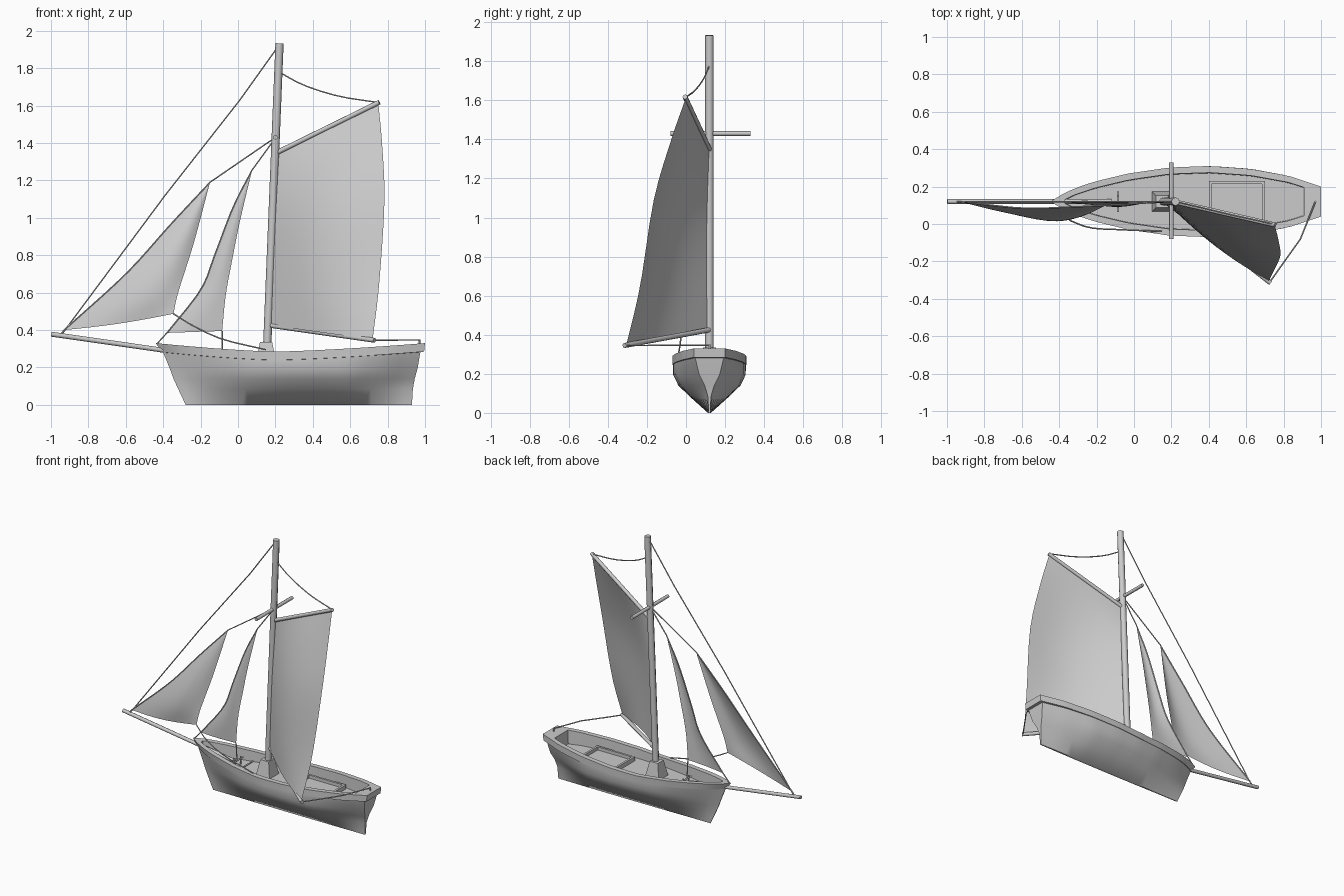
import bpy, bmesh, math
from mathutils import Vector as V

if "Cube" in bpy.data.objects:
    bpy.data.objects.remove(bpy.data.objects["Cube"])

CY = 0.12  # hull centreline


def mesh_obj(name, verts, faces, smooth=35):
    bm = bmesh.new()
    vs = [bm.verts.new(v) for v in verts]
    for f in faces:
        bm.faces.new([vs[i] for i in f])
    bmesh.ops.recalc_face_normals(bm, faces=bm.faces)
    me = bpy.data.meshes.new(name)
    bm.to_mesh(me)
    bm.free()
    ob = bpy.data.objects.new(name, me)
    bpy.context.collection.objects.link(ob)
    finish(ob, smooth)
    return ob


def finish(ob, angle=35):
    bpy.ops.object.select_all(action='DESELECT')
    ob.select_set(True)
    bpy.context.view_layer.objects.active = ob
    if ob.type == 'CURVE':
        bpy.ops.object.convert(target='MESH')
    bpy.ops.object.shade_smooth_by_angle(angle=math.radians(angle))


def tube(name, pts, r, res=2):
    cu = bpy.data.curves.new(name, 'CURVE')
    cu.dimensions = '3D'
    cu.bevel_depth, cu.bevel_resolution, cu.use_fill_caps = r, res, True
    sp = cu.splines.new('POLY')
    sp.points.add(len(pts) - 1)
    for p, c in zip(sp.points, pts):
        p.co = (*c, 1)
    ob = bpy.data.objects.new(name, cu)
    bpy.context.collection.objects.link(ob)
    finish(ob, 50)


def box(name, lo, hi, taper=1.0):
    c = [(a + b) / 2 for a, b in zip(lo, hi)]
    vs = []
    for z, k in ((lo[2], 1), (hi[2], taper)):
        for sx, sy in ((-1, -1), (1, -1), (1, 1), (-1, 1)):
            vs.append((c[0] + sx * k * (hi[0] - lo[0]) / 2, c[1] + sy * k * (hi[1] - lo[1]) / 2, z))
    fs = [(0, 1, 2, 3), (4, 5, 6, 7)] + [(i, (i + 1) % 4, (i + 1) % 4 + 4, i + 4) for i in range(4)]
    return mesh_obj(name, vs, fs)


def lerp_table(tab, x):
    for (a, p), (b, q) in zip(tab, tab[1:]):
        if x <= b:
            return p + (q - p) * max(0, x - a) / (b - a)
    return tab[-1][1]


def along(pts, t):
    # point on a smooth path through a few points
    pts = [V(p) for p in pts]
    n = len(pts) - 1
    i = min(int(t * n), n - 1)
    f = t * n - i
    b, c = pts[i], pts[i + 1]
    a = pts[i - 1] if i else b * 2 - c
    d = pts[i + 2] if i + 2 <= n else c * 2 - b
    return 0.5 * (2 * b + (c - a) * f + (2 * a - 5 * b + 4 * c - d) * f ** 2 + (3 * b - a - 3 * c + d) * f ** 3)


def smooth_path(pts, n=14):
    return [along(pts, i / n) for i in range(n + 1)]


def sail(name, luff, leech, belly, n=14):
    vs, fs = [], []
    for j in range(n + 1):
        a, b = along(luff, j / n), along(leech, j / n)
        for i in range(n + 1):
            p = a.lerp(b, i / n)
            k = math.sin(math.pi * i / n) * math.sin(math.pi * (0.15 + 0.85 * j / n))
            vs.append(p + V(belly) * k)
    m = n + 1
    for j in range(n):
        for i in range(n):
            fs.append((j * m + i, j * m + i + 1, j * m + m + i + 1, j * m + m + i))
    mesh_obj(name, vs, fs, 60)


# Hull: waterlines lofted from keel up over the rail and down to the deck
BEAM = [(-.44, .004), (-.40, .03), (-.32, .07), (-.21, .107), (-.03, .15), (.19, .182),
        (.4, .19), (.62, .175), (.83, .137), (1.0, .08)]


def sheer(x):
    d = (x - .2) / (.64 if x < .2 else .8)
    return .285 + .045 * abs(d) ** 1.4


# x start, x end, height (None = below sheer by drop), drop, bow/mid/stern width factor, inset
LEVELS = [(-.28, .93, 0, 0, (.03, .04, .05), 0),
          (-.32, .935, .085, 0, (.3, .54, .1), 0),
          (-.345, .945, .14, 0, (.5, .84, .3), 0),
          (-.365, .96, .195, 0, (.75, .98, .65), 0),
          (-.40, .975, None, .046, (1, 1, .95), .003),
          (-.405, .995, None, .045, (1, 1, 1), 0),
          (-.44, 1.0, None, 0, (1, 1, 1), 0),
          (-.37, .91, None, 0, (1, 1, 1), .035),
          (-.365, .905, .225, 0, (1, 1, 1), .038)]
N, L = 28, len(LEVELS)
verts, faces = [], []
for s in range(N + 1):
    u = s / N
    w = lerp_table(BEAM, -.44 + 1.44 * u)
    kb, ks = max(0, 1 - u / .35) ** 1.5, max(0, (u - .7) / .3) ** 1.5
    for x0, x1, z, drop, (fb, fm, fs_), inset in LEVELS:
        x = x0 + (x1 - x0) * u
        if inset > .03:
            w2 = max(.003, lerp_table(BEAM, x) - inset)
        else:
            w2 = max(.003, w * (fm + (fb - fm) * kb + (fs_ - fm) * ks) - inset)
        zz = sheer(x) - drop if z is None else z
        verts += [(x, CY - w2, zz), (x, CY + w2, zz)]


def vid(s, l, side):
    return (s * L + l) * 2 + side


for s in range(N):
    for l in range(L - 1):
        for d in (0, 1):
            faces.append((vid(s, l, d), vid(s + 1, l, d), vid(s + 1, l + 1, d), vid(s, l + 1, d)))
    for l in (0, L - 1):
        faces.append((vid(s, l, 0), vid(s + 1, l, 0), vid(s + 1, l, 1), vid(s, l, 1)))
for s in (0, N):
    for l in range(L - 1):
        faces.append((vid(s, l, 0), vid(s, l + 1, 0), vid(s, l + 1, 1), vid(s, l, 1)))
mesh_obj("hull", verts, faces, 50)

# Deck fittings
box("hatch_lid", (.41, .02, .22), (.69, .22, .232))
for i, y in enumerate((.01, .215)):
    box(f"hatch_side_{i}", (.40, y, .22), (.70, y + .015, .255))
for i, x in enumerate((.40, .685)):
    box(f"hatch_end_{i}", (x, .025, .22), (x + .015, .215, .255))
box("mast_step", (.095, .065, .222), (.205, .175, .335), .6)
box("deck_beam", (-.045, CY - .11, .222), (-.035, CY + .11, .23))
tube("windlass_bar", [(-.085, .065, .265), (-.085, .175, .265)], .006)
for i, y in enumerate((.09, .15)):
    tube(f"windlass_post_{i}", [(-.085, y, .22), (-.085, y, .28)], .005)
tube("sheet_post", [(.97, .12, .31), (.97, .12, .35)], .005)

# Spars
tube("mast", [(.153, CY, .24), (.222, CY, 1.933)], .022, 2)
tube("crosstree", [(.2, -.08, 1.43), (.2, .33, 1.43)], .012)
tube("bowsprit", [(-.998, CY, .378), (-.12, CY, .252)], .013)
BOOM = [(.17, .12, .425), (.73, -.315, .345)]
GAFF = [(.21, .12, 1.35), (.755, -.005, 1.618)]
tube("boom", BOOM, .013)
tube("gaff", GAFF, .013)

# Sails
sail("main_sail", [(.175, .11, .425), (.19, .11, .9), (.21, .12, 1.35)],
     [(.72, -.305, .35), (.755, -.235, .65), (.783, -.165, 1.09), (.77, -.075, 1.4), (.75, 0, 1.615)],
     (-.01, -.06, 0))
STAYSAIL_LUFF = [(-.38, .12, .385), (-.2, .12, .615), (-.125, .115, .80), (-.025, .115, 1.06), (.075, .115, 1.255)]
sail("staysail", STAYSAIL_LUFF,
     [(-.085, .1, .395), (-.065, .095, .59), (-.03, .1, .78), (.01, .105, .98), (.075, .115, 1.255)],
     (0, -.015, 0))
JIB_LUFF = [(-.93, .12, .4), (-.6, .085, .70), (-.36, .09, .965), (-.15, .10, 1.19)]
sail("jib", JIB_LUFF,
     [(-.345, .02, .487), (-.32, .03, .60), (-.235, .06, .87), (-.15, .10, 1.19)],
     (0, -.04, -.02))

# Rigging lines
ROPES = {
    "topmast_stay": [(-.94, CY, .38), (-.39, CY, 1.12), (.01, CY, 1.63), (.21, CY, 1.91)],
    "jib_stay": smooth_path(JIB_LUFF) + [(.2, CY, 1.43)],
    "jib_tack": [(-.95, CY, .375), (-.93, CY, .4)],
    "staysail_stay": [(-.43, CY, .33)] + smooth_path(STAYSAIL_LUFF) + [(.195, CY, 1.42)],
    "gaff_halyard": smooth_path([(.22, .12, 1.78), (.35, .09, 1.71), (.54, .045, 1.65), (.75, 0, 1.617)], 8),
    "main_sheet": [(.73, -.305, .345), (.79, -.22, .345), (.89, -.08, .347), (.97, .12, .347)],
    "jib_sheet": smooth_path([(-.345, .02, .487), (-.235, -.02, .42), (-.08, -.03, .35), (.15, -.04, .295)], 8),
    "staysail_sheet": [(-.085, .1, .395), (-.085, .11, .27)],
}
for name, pts in ROPES.items():
    tube(name, pts, .004, 1)
